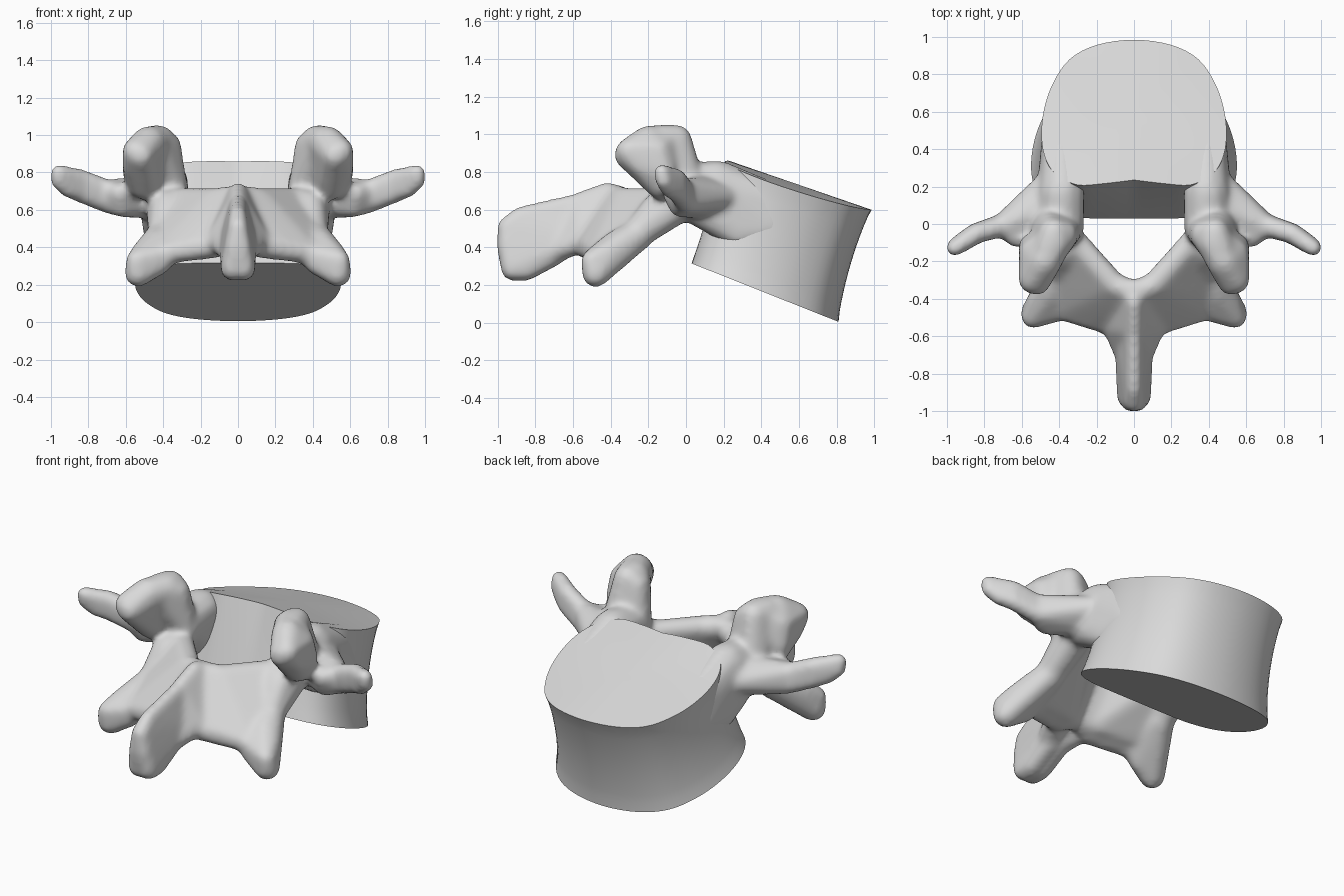
import bpy
import bmesh
import math
from mathutils import Vector

cube = bpy.data.objects.get("Cube")
if cube:
    bpy.data.objects.remove(cube, do_unlink=True)

# One plain bone colour
bone = bpy.data.materials.new("bone_grey")
bone.use_nodes = True
bone.diffuse_color = (0.7, 0.7, 0.7, 1)
shader = next(n for n in bone.node_tree.nodes if n.type == 'BSDF_PRINCIPLED')
shader.inputs["Base Color"].default_value = bone.diffuse_color


def make_object(name, bm):
    """Turn a bmesh into a linked, smooth-shaded object."""
    bmesh.ops.recalc_face_normals(bm, faces=bm.faces[:])
    mesh = bpy.data.meshes.new(name)
    bm.to_mesh(mesh)
    bm.free()
    mesh.materials.append(bone)
    obj = bpy.data.objects.new(name, mesh)
    bpy.context.collection.objects.link(obj)
    bpy.ops.object.select_all(action='DESELECT')
    obj.select_set(True)
    bpy.context.view_layer.objects.active = obj
    bpy.ops.object.shade_smooth_by_angle(angle=math.radians(40))
    return obj


def smooth_loop(points, steps):
    """Closed Catmull-Rom curve through 2D points."""
    n = len(points)
    pts = [Vector(p) for p in points]
    result = []
    for i in range(n):
        a, b, c, d = (pts[(i + k) % n] for k in (-1, 0, 1, 2))
        for s in range(steps):
            t = s / steps
            result.append(0.5 * (2 * b + (c - a) * t + (2 * a - 5 * b + 4 * c - d) * t ** 2
                                 + (3 * b - a - 3 * c + d) * t ** 3))
    return result


# Body: rounded outline lofted between two tilted end plates, hollowed at the upper back
half = [(0, 0), (.32, 0), (.6, .01), (.82, .07), (.95, .18), (1, .34),
        (.97, .53), (.87, .71), (.69, .87), (.4, .965), (0, 1)]
outline = smooth_loop(half + [(-x, u) for x, u in half[-2:0:-1]], 4)
low_back, low_front = Vector((0, .03, .315)), Vector((0, .81, .005))
top_back, top_front = Vector((0, .20, .87)), Vector((0, .985, .60))
levels = 12
bm = bmesh.new()
rings = []
for i in range(levels + 1):
    t = i / levels
    back, front = low_back.lerp(top_back, t), low_front.lerp(top_front, t)
    pinch = math.sin(math.pi * t) ** .7
    width = (.55 - .055 * t) * (1 - .05 * pinch)
    ring = []
    for x, u in outline:
        hollow = .045 * t * (1 - u) ** 4 * max(0, 1 - abs(x) / .6)
        p = back.lerp(front, u * (1 - .03 * pinch) + hollow)
        p.x = x * width
        p.z -= .04 * t * x * x
        ring.append(bm.verts.new(p))
    rings.append(ring)
count = len(outline)
for lower, upper in zip(rings, rings[1:]):
    for j in range(count):
        k = (j + 1) % count
        bm.faces.new((lower[j], lower[k], upper[k], upper[j]))
for ring, a, b in ((rings[0], low_back, low_front), (rings[-1], top_back, top_front)):
    hub = bm.verts.new((a + b) / 2)
    for j in range(count):
        bm.faces.new((hub, ring[j], ring[(j + 1) % count]))
make_object("vertebral_body", bm)

# Directions on a small sphere, used to round every hull
ball = bmesh.new()
bmesh.ops.create_icosphere(ball, subdivisions=2, radius=1)
directions = [v.co.normalized() for v in ball.verts]
ball.free()

arch = bmesh.new()


def hull(*balls):
    """Add the convex hull of balls (x, y, z, radius) on both sides."""
    for side in (1, -1):
        part = bmesh.new()
        for x, y, z, r in balls:
            for d in directions:
                p = Vector((x, y, z)) + d * r
                part.verts.new((p.x * side, p.y, p.z))
        bmesh.ops.convex_hull(part, input=part.verts[:])
        loose = [v for v in part.verts if not v.link_faces]
        bmesh.ops.delete(part, geom=loose, context='VERTS')
        bmesh.ops.recalc_face_normals(part, faces=part.faces[:])
        temp = bpy.data.meshes.new("temp")
        part.to_mesh(temp)
        part.free()
        arch.from_mesh(temp)
        bpy.data.meshes.remove(temp)


# Pedicles, running flush into the sides of the body
hull((.385, .17, .74, .125), (.39, 0, .72, .13), (.41, .05, .62, .10), (.43, .17, .55, .09),
     (.43, .20, .70, .09), (.39, .45, .66, .09), (.405, .45, .50, .09), (.42, .28, .48, .09))
# Upper joint processes, curved blades running outward to the rear
hull((.35, -.03, .74, .08), (.385, -.06, .94, .085), (.45, -.13, .955, .10),
     (.45, 0, .74, .10), (.43, -.05, .97, .085))
hull((.42, -.09, .965, .09), (.48, -.20, .955, .095), (.545, -.30, .91, .075), (.52, -.31, .89, .075),
     (.50, -.13, .74, .09), (.55, -.24, .84, .07), (.55, -.12, .80, .07), (.54, -.15, .91, .075))
# Side processes
hull((.45, .10, .67, .12), (.48, .20, .67, .07), (.56, .05, .67, .10), (.70, 0, .64, .06),
     (.70, -.01, .705, .06), (.62, -.04, .61, .05), (.63, -.08, .69, .05))
hull((.70, 0, .64, .06), (.70, -.01, .705, .06), (.84, -.045, .69, .055), (.84, -.05, .765, .055))
hull((.84, -.045, .69, .055), (.84, -.05, .765, .055), (.96, -.13, .80, .045),
     (.96, -.12, .755, .045), (.91, -.09, .715, .05))
# Bridges from pedicles to lower joints
hull((.40, -.02, .64, .10), (.38, -.14, .60, .10), (.40, -.25, .48, .085), (.31, -.12, .65, .07))
# Lower joint processes, flared at the rear corner
hull((.40, -.25, .47, .085), (.44, -.36, .42, .08), (.49, -.41, .37, .08), (.54, -.50, .33, .06),
     (.535, -.48, .26, .075), (.42, -.46, .31, .06), (.36, -.45, .37, .06))
# Sloping plates closing the canal
hull((.31, -.10, .65, .07), (.11, -.325, .65, .07), (.38, -.34, .44, .07),
     (.11, -.46, .43, .07), (.38, -.40, .40, .07))
hull((.11, -.325, .65, .07), (.03, -.36, .66, .07), (.03, -.50, .44, .07), (.12, -.53, .41, .07),
     (.24, -.50, .405, .06), (.38, -.46, .37, .06), (.38, -.34, .44, .07))
# Spine at the rear, thin along its ridge and thick below
hull((0, -.35, .67, .06), (0, -.42, .705, .045), (0, -.57, .65, .045),
     (.11, -.54, .44, .065), (.07, -.62, .42, .065), (.04, -.70, .38, .065))
hull((0, -.55, .65, .045), (0, -.88, .575, .045), (0, -.95, .51, .055), (.015, -.945, .40, .06),
     (.03, -.92, .285, .065), (.03, -.85, .285, .065), (.03, -.70, .365, .065), (.04, -.60, .44, .065))

# Fuse the arch into one skin and soften the joins
arch_obj = make_object("neural_arch", arch)
fuse = arch_obj.modifiers.new("fuse", 'REMESH')
fuse.mode = 'VOXEL'
fuse.voxel_size = .016
fuse.use_smooth_shade = True
soften = arch_obj.modifiers.new("soften", 'SMOOTH')
soften.factor = .5
soften.iterations = 14
